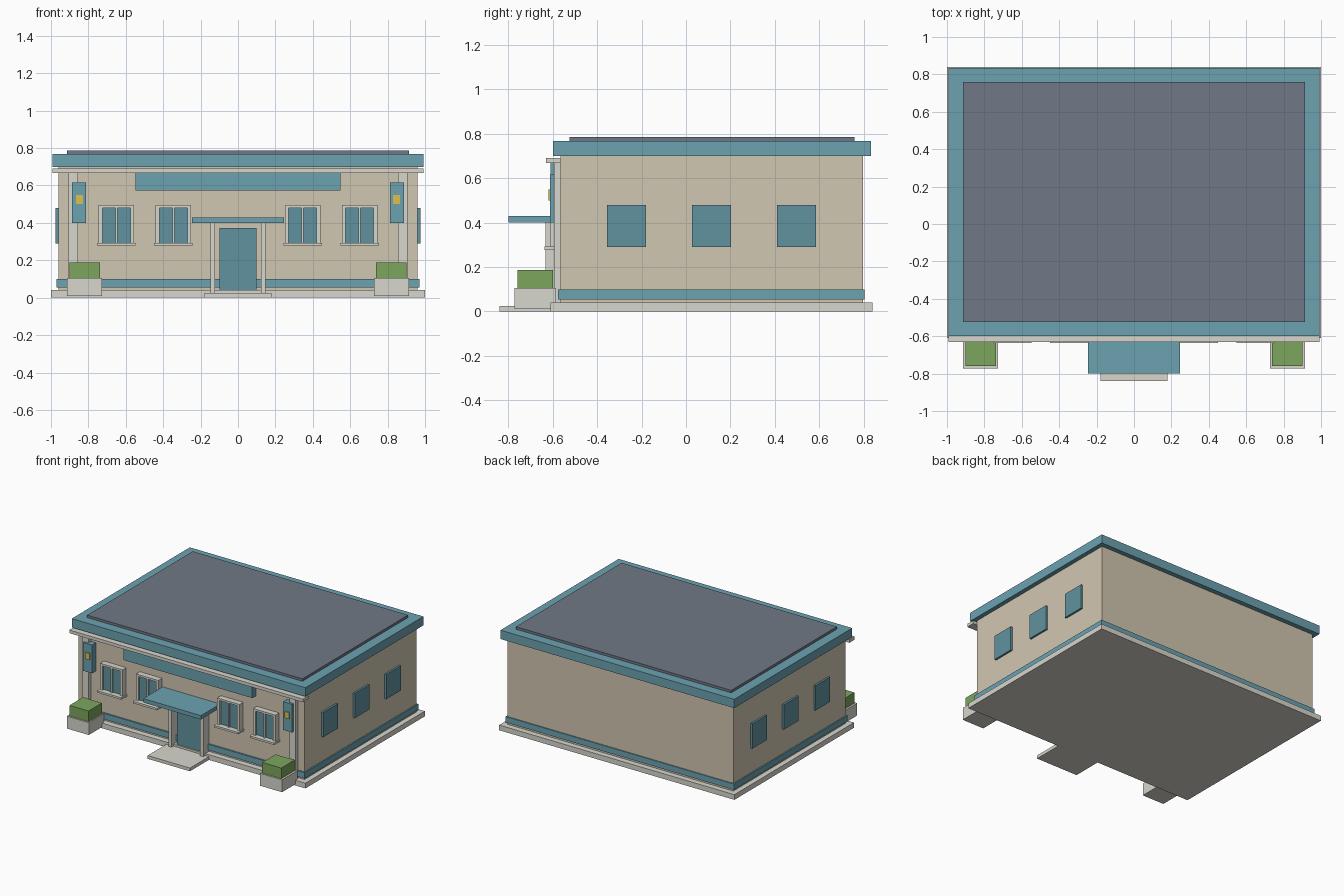
import bpy

if "Cube" in bpy.data.objects:
    bpy.data.objects.remove(bpy.data.objects["Cube"])


def material(name, r, g, b):
    m = bpy.data.materials.new(name)
    m.diffuse_color = (r, g, b, 1)
    m.use_nodes = True
    m.node_tree.nodes["Principled BSDF"].inputs["Base Color"].default_value = m.diffuse_color
    return m


BEIGE = material("beige_wall", 0.64, 0.57, 0.44)
TEAL = material("teal_trim", 0.15, 0.36, 0.44)
GLASS = material("blue_glass", 0.12, 0.29, 0.35)
STONE = material("pale_stone", 0.69, 0.68, 0.61)
SLATE = material("slate_roof", 0.16, 0.19, 0.24)
GREEN = material("hedge_green", 0.20, 0.38, 0.11)
GOLD = material("gold_lamp", 0.75, 0.52, 0.08)


def box(name, x, y, z, mat):
    """Box from (min, max) extents on each axis."""
    bpy.ops.mesh.primitive_cube_add(
        size=1, location=[(a + b) / 2 for a, b in (x, y, z)])
    ob = bpy.context.object
    ob.name = name
    ob.scale = [b - a for a, b in (x, y, z)]
    bpy.ops.object.transform_apply(location=False, rotation=False, scale=True)
    ob.data.materials.append(mat)
    return ob


def pair(name, x, y, z, mat):
    """Box on the right and its mirror on the left."""
    box(name + "_right", x, y, z, mat)
    box(name + "_left", (-x[1], -x[0]), y, z, mat)


WALL = -0.565  # front wall plane

# Main volume, plinth and roof
box("foundation", (-1, 1), (-0.61, 0.84), (0, 0.04), STONE)
box("walls", (-0.96, 0.96), (WALL, 0.797), (0.04, 0.70), BEIGE)
box("base_band", (-0.97, 0.97), (-0.577, 0.805), (0.055, 0.10), TEAL)
box("roof_fascia", (-0.993, 0.993), (-0.60, 0.833), (0.70, 0.768), TEAL)
box("roof_panel", (-0.915, 0.915), (-0.525, 0.758), (0.768, 0.787), SLATE)
box("front_cornice", (-0.993, 0.993), (-0.63, WALL), (0.668, 0.692), STONE)

# Front pilasters, plaques and lamps
pair("pilaster", (0.855, 0.905), (-0.595, WALL), (0.04, 0.668), STONE)
pair("plaque", (0.813, 0.887), (-0.612, WALL), (0.40, 0.617), TEAL)
pair("lamp", (0.83, 0.866), (-0.62, -0.612), (0.50, 0.55), GOLD)

# Blank sign board
box("sign_board", (-0.548, 0.548), (-0.61, WALL), (0.573, 0.668), TEAL)

# Entrance
box("entrance_step", (-0.18, 0.18), (-0.84, -0.61), (0, 0.025), STONE)
box("door", (-0.10, 0.10), (-0.60, WALL), (0.04, 0.373), GLASS)
pair("canopy_post", (0.122, 0.148), (-0.633, WALL), (0.025, 0.40), STONE)
box("canopy", (-0.245, 0.245), (-0.80, WALL), (0.40, 0.43), TEAL)

# Front windows: glass, frame pieces and sill
for i, cx in enumerate((0.345, 0.65)):
    n = f"front_window_{i}"
    pair(n + "_glass", (cx - 0.075, cx + 0.075), (-0.595, WALL), (0.293, 0.48), GLASS)
    for side, dx in (("outer", 0.085), ("inner", -0.085)):
        pair(f"{n}_{side}_jamb", (cx + dx - 0.01, cx + dx + 0.01),
             (-0.61, WALL), (0.293, 0.48), STONE)
    pair(n + "_head", (cx - 0.095, cx + 0.095), (-0.61, WALL), (0.48, 0.495), STONE)
    pair(n + "_mullion", (cx - 0.005, cx + 0.005), (-0.61, -0.595), (0.293, 0.48), STONE)
    pair(n + "_sill", (cx - 0.103, cx + 0.103), (-0.637, WALL), (0.278, 0.293), STONE)

# Side windows
for i, cy in enumerate((-0.268, 0.115, 0.498)):
    pair(f"side_window_{i}", (0.96, 0.975), (cy - 0.088, cy + 0.088), (0.29, 0.48), GLASS)

# Planters with hedges
pair("planter", (0.728, 0.915), (-0.772, -0.585), (0.01, 0.105), STONE)
pair("hedge", (0.738, 0.90), (-0.76, -0.598), (0.105, 0.187), GREEN)
